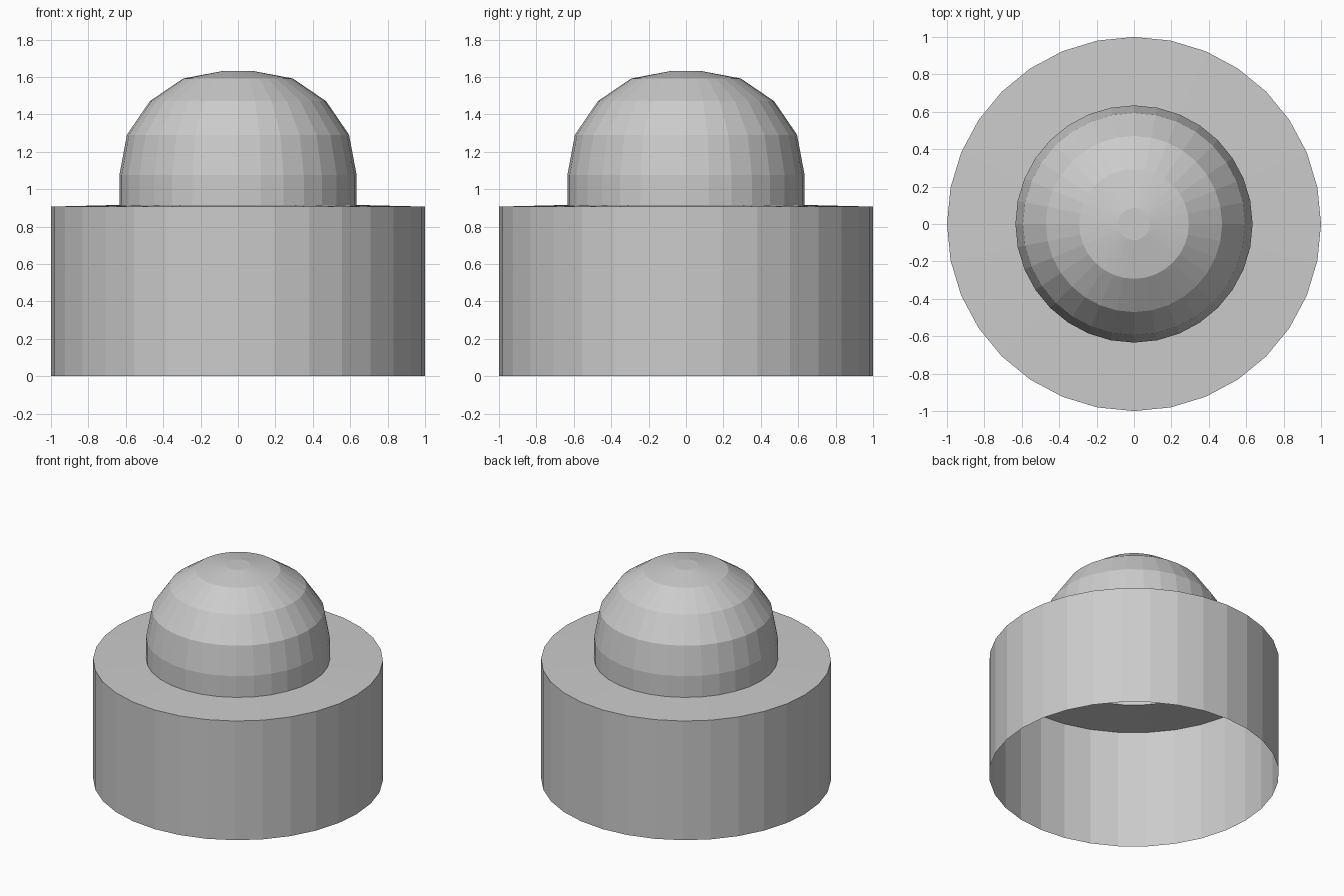
import bpy, bmesh
from math import cos, sin, tau

if "Cube" in bpy.data.objects:
    bpy.data.objects.remove(bpy.data.objects["Cube"])

SIDES = 32


def lathe(name, profile, cap_top=False):
    """Revolve (radius, height) points around z as a thin open shell."""
    bm = bmesh.new()
    rings = [[bm.verts.new((r * cos(tau * i / SIDES), r * sin(tau * i / SIDES), z))
              for i in range(SIDES)] for r, z in profile]
    for low, high in zip(rings, rings[1:]):
        for i in range(SIDES):
            j = (i + 1) % SIDES
            bm.faces.new((low[i], low[j], high[j], high[i]))
    if cap_top:
        bm.faces.new(rings[-1])
    mesh = bpy.data.meshes.new(name)
    bm.to_mesh(mesh)
    bm.free()
    obj = bpy.data.objects.new(name, mesh)
    bpy.context.collection.objects.link(obj)
    return obj


# Open-bottomed drum with a slightly sloping shelf
lathe("base_drum", [(1, 0), (1, 0.907), (0.634, 0.916)])

# Faceted dome with a small flat cap, hollow and open to the drum
lathe("dome", [(0.634, 0.916), (0.634, 1.077), (0.594, 1.291), (0.471, 1.471),
               (0.293, 1.592), (0.086, 1.631)], cap_top=True)
